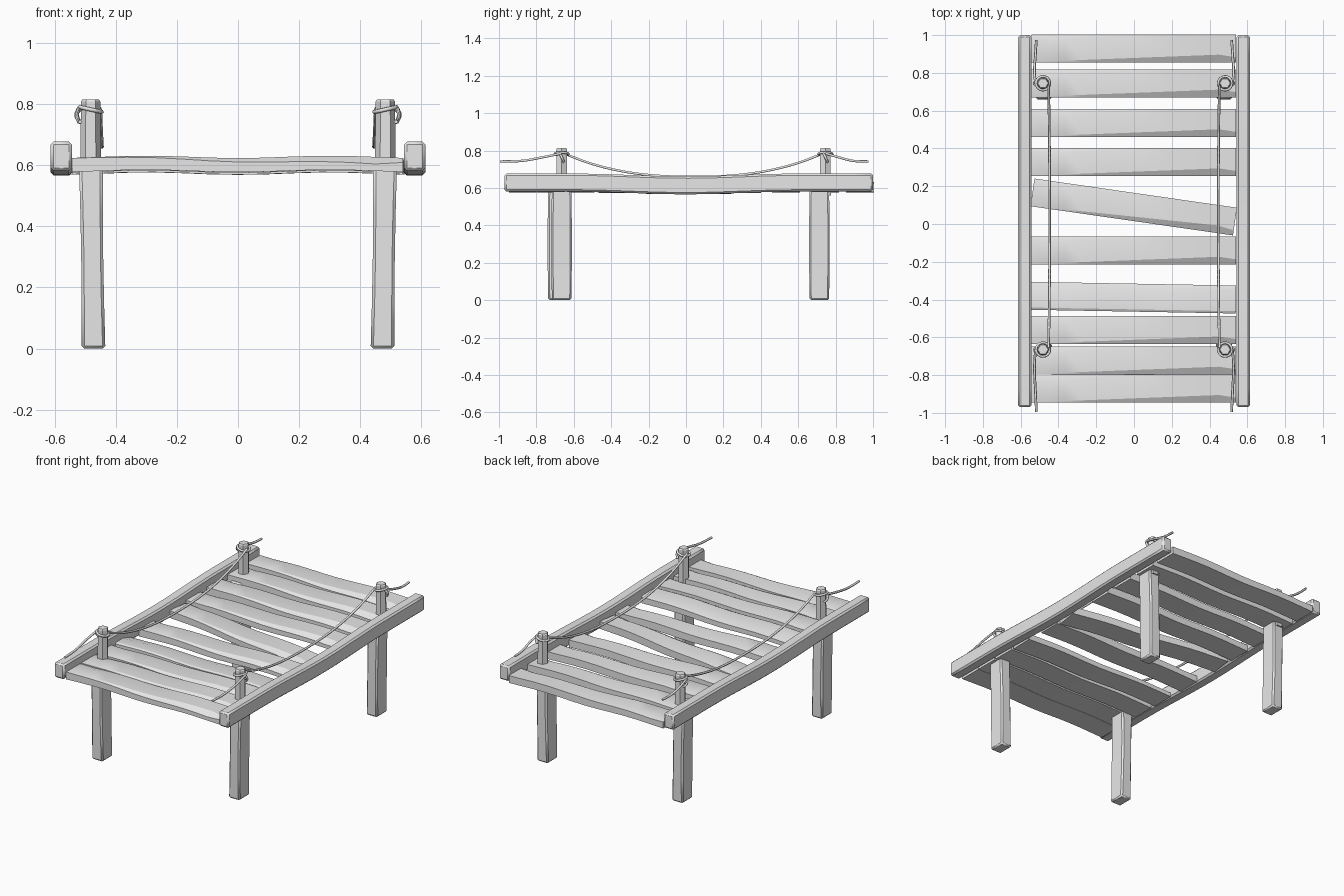
import bpy, bmesh, math
from mathutils import Matrix

cube = bpy.data.objects.get("Cube")
if cube:
    bpy.data.objects.remove(cube, do_unlink=True)

wood = bpy.data.materials.new("pale_grey")
wood.use_nodes = True
GREY = (0.8, 0.8, 0.8, 1)
wood.diffuse_color = GREY
wood.node_tree.nodes["Principled BSDF"].inputs["Base Color"].default_value = GREY


def loft(name, rings, bevel=0.0):
    """Skin a list of equal-length point rings and cap both ends."""
    bm = bmesh.new()
    rows = [[bm.verts.new(p) for p in ring] for ring in rings]
    n = len(rows[0])
    for a, b in zip(rows, rows[1:]):
        for i in range(n):
            j = (i + 1) % n
            bm.faces.new((a[i], a[j], b[j], b[i]))
    bm.faces.new(rows[0])
    bm.faces.new(rows[-1])
    bmesh.ops.recalc_face_normals(bm, faces=bm.faces)
    mesh = bpy.data.meshes.new(name)
    bm.to_mesh(mesh)
    bm.free()
    mesh.materials.append(wood)
    ob = bpy.data.objects.new(name, mesh)
    bpy.context.collection.objects.link(ob)
    if bevel:
        mod = ob.modifiers.new("worn_edges", 'BEVEL')
        mod.width = bevel
        mod.segments = 1
        mod.limit_method = 'ANGLE'
        mod.angle_limit = math.radians(40)
    bpy.ops.object.select_all(action='DESELECT')
    ob.select_set(True)
    bpy.context.view_layer.objects.active = ob
    bpy.ops.object.shade_smooth_by_angle(angle=math.radians(25))
    return ob


def rope(name, points, radius=0.007, closed=False):
    """Smooth round cord through a few points."""
    curve = bpy.data.curves.new(name, 'CURVE')
    curve.dimensions = '3D'
    curve.bevel_depth = radius
    curve.bevel_resolution = 1
    curve.resolution_u = 5
    curve.use_fill_caps = True
    spline = curve.splines.new('BEZIER')
    spline.bezier_points.add(len(points) - 1)
    for bp, p in zip(spline.bezier_points, points):
        bp.co = p
        bp.handle_left_type = bp.handle_right_type = 'AUTO'
    spline.use_cyclic_u = closed
    curve.materials.append(wood)
    ob = bpy.data.objects.new(name, curve)
    bpy.context.collection.objects.link(ob)


def sag(y):
    return 0.015 * math.cos(math.pi * y / 1.2) ** 2 if abs(y) < 0.6 else 0.0


def plank(name, y, angle=0.0, flipped=False):
    """Warped board whose top edges are hewn away in long tapers."""
    rings = []
    half = 0.074
    for i in range(13):
        t = i / 12
        x = -0.543 + 1.083 * t
        wave = -0.004 * math.cos(2 * math.pi * x / 0.6)
        front = 0.042 * t if t < 0.95 else 0.025
        back = max(0.0, 0.035 * (1 - t / 0.6))
        if t < 0.05:
            back = 0.015
        if flipped:
            front, back = 0.01, 0.07 - 0.045 * t
        low, high = -0.024 + wave, 0.022 + wave
        rings.append([(x, -half, low), (x, half, low),
                      (x, half, high - 0.3 * back),
                      (x, half - back - 0.002, high),
                      (x, -half + front + 0.002, high),
                      (x, -half, high - 0.6 * front)])
    ob = loft(name, rings)
    ob.matrix_world = (Matrix.Translation((0, y, 0.605 - 0.6 * sag(y)))
                       @ Matrix.Rotation(angle, 4, 'Z'))


# Deck boards, one knocked askew and one lightly turned
boards = [0.93, 0.745, 0.535, 0.328, 0.09, -0.14, -0.39, -0.562, -0.722, -0.872]
for i, y in enumerate(boards):
    plank(f"deck_plank_{i + 1}", y, {4: -0.143, 6: -0.018}.get(i, 0), i == 6)

# Sagging side beams
for side, label in ((1, "left"), (-1, "right")):
    rings = []
    for i in range(21):
        y = -0.97 + 1.97 * i / 20
        x, z = side * 0.578, 0.629 - sag(y)
        rings.append([(x + a * 0.035, y, z + b * 0.048)
                      for a, b in ((-1, -1), (1, -1), (1, 1), (-1, 1))])
    loft(f"{label}_side_beam", rings, 0.01)

for side, label in ((1, "left"), (-1, "right")):
    for y, end in ((-0.665, "front"), (0.745, "back")):
        tag = f"{end}_{label}"
        px = side * 0.482
        # Square leg under the deck, slightly swollen
        if end == "back":
            ly = 0.713
        else:
            ly = -0.665 if side > 0 else -0.685
        rings = []
        for t in (0, 0.25, 0.5, 0.75, 1):
            swell = 0.003 * math.sin(math.pi * t)
            cx = side * (0.473 + 0.008 * t)
            w, d = 0.039 - swell, 0.052 + swell
            rings.append([(cx + a * w, ly + b * d, 0.595 * t)
                          for a, b in ((-1, -1), (1, -1), (1, 1), (-1, 1))])
        loft(f"{tag}_leg", rings, 0.009)
        # Six-sided rope post above the deck
        rings = [[(px + r * math.cos(k * math.pi / 3),
                   y + r * math.sin(k * math.pi / 3), z) for k in range(6)]
                 for r, z in ((0.034, 0.56), (0.032, 0.808), (0.027, 0.815))]
        loft(f"{tag}_post", rings)
        # Rope turn around the post
        rope(f"{tag}_rope_turn",
             [(px + 0.036 * math.cos(k * math.pi / 4),
               y + 0.036 * math.sin(k * math.pi / 4),
               0.782 + 0.008 * side * math.cos(k * math.pi / 4)) for k in range(8)],
             closed=True)
        # Loose rope end trailing outward
        d = 1 if end == "back" else -1
        tail = 0.23 if end == "back" else 0.33
        rope(f"{tag}_rope_tail",
             [(side * 0.522, y, 0.785),
              (side * 0.527, y + d * tail * 0.3, 0.765),
              (side * 0.522, y + d * tail * 0.65, 0.745),
              (side * 0.517, y + d * tail, 0.742)])
        # Short hanging knot on the outside
        rope(f"{tag}_knot",
             [(side * 0.515, y - 0.01, 0.785), (side * 0.529, y, 0.765),
              (side * 0.514, y + 0.012, 0.738)])
    # Hanging hand rope between the posts
    path = []
    for i in range(11):
        u = i / 5 - 1
        path.append((side * (0.452 - 0.006 * (1 - u * u)),
                     0.04 + 0.695 * u, 0.66 + 0.125 * abs(u) ** 2.4))
    rope(f"{label}_hand_rope", path)
